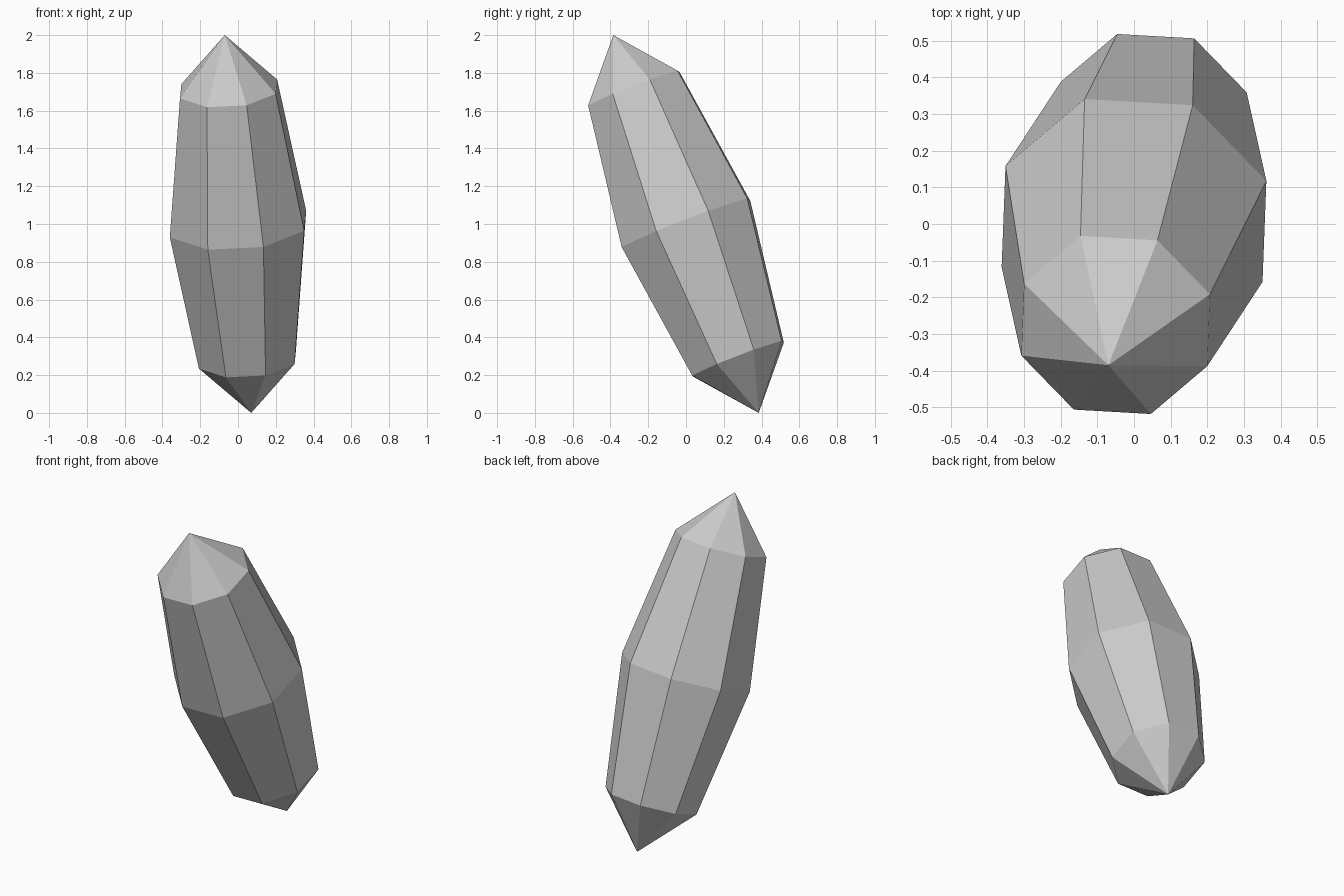
import bpy, bmesh
from math import cos, sin, pi
from mathutils import Vector

if "Cube" in bpy.data.objects:
    bpy.data.objects.remove(bpy.data.objects["Cube"])

SIDES = 8
centre = Vector((0, 0, 1))
half_axis = Vector((-0.07, -0.385, 1.0))      # centre to upper tip
axis = half_axis.normalized()
u = Vector((0.362, 0.118, 0.07))              # towards one corner of the middle ring
u = (u - axis * u.dot(axis)).normalized()
v = axis.cross(u)

bm = bmesh.new()


def ring(along, radius):
    mid = centre + half_axis * along
    return [bm.verts.new(mid + radius * (u * cos(2 * pi * i / SIDES) + v * sin(2 * pi * i / SIDES)))
            for i in range(SIDES)]


# Tilted crystal: bulging octagonal shaft
rings = [ring(-0.715, 0.275), ring(0, 0.386), ring(0.715, 0.275)]
for low, high in zip(rings, rings[1:]):
    for i in range(SIDES):
        j = (i + 1) % SIDES
        bm.faces.new((low[i], low[j], high[j], high[i]))

# Pointed tips
for end, loop in ((-1, rings[0]), (1, rings[-1])):
    tip = bm.verts.new(centre + half_axis * end)
    for i in range(SIDES):
        bm.faces.new((loop[i], loop[(i + 1) % SIDES], tip))

bmesh.ops.recalc_face_normals(bm, faces=bm.faces)
mesh = bpy.data.meshes.new("crystal")
bm.to_mesh(mesh)
bm.free()
bpy.context.collection.objects.link(bpy.data.objects.new("crystal", mesh))
